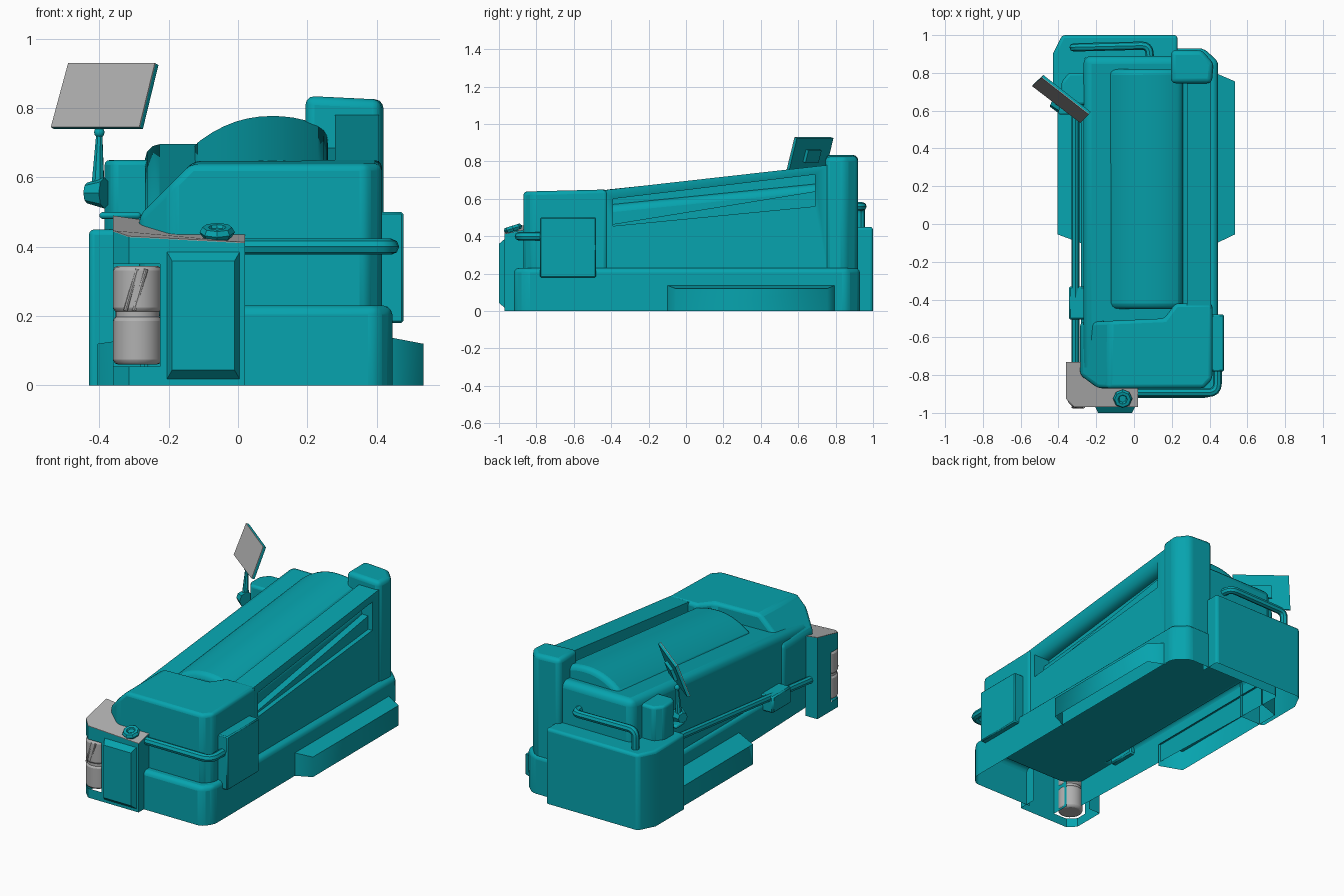
import bpy, bmesh, math
from mathutils import Vector

if "Cube" in bpy.data.objects:
    bpy.data.objects.remove(bpy.data.objects["Cube"])

teal = bpy.data.materials.new("teal_paint")
teal.diffuse_color = (0.002, 0.37, 0.425, 1)
teal.use_nodes = True
teal.node_tree.nodes["Principled BSDF"].inputs["Base Color"].default_value = teal.diffuse_color
grey = bpy.data.materials.new("grey_metal")
grey.diffuse_color = (0.44, 0.44, 0.44, 1)
grey.use_nodes = True
grey.node_tree.nodes["Principled BSDF"].inputs["Base Color"].default_value = grey.diffuse_color


def finish(ob, color=teal, bevel=0, seg=3, angle=35, smooth=35):
    ob.data.materials.append(color)
    if bevel:
        m = ob.modifiers.new("bevel", 'BEVEL')
        m.width, m.segments = bevel, seg
        m.limit_method, m.angle_limit = 'ANGLE', math.radians(angle)
    bpy.ops.object.select_all(action='DESELECT')
    ob.select_set(True)
    bpy.context.view_layer.objects.active = ob
    bpy.ops.object.shade_smooth_by_angle(angle=math.radians(smooth))
    return ob


def from_bm(name, bm, recalc=True, **kw):
    if recalc:
        bmesh.ops.recalc_face_normals(bm, faces=bm.faces)
    me = bpy.data.meshes.new(name)
    bm.to_mesh(me)
    bm.free()
    ob = bpy.data.objects.new(name, me)
    bpy.context.collection.objects.link(ob)
    return finish(ob, **kw)


def prism(name, pts, axis, lo, hi, warp=None, cut=None, drop=(), **kw):
    """Extrude a profile along an axis; warp moves points, cut slices, drop lists faces to leave open
    ('lo', 'hi' or the index of a profile side)."""
    put = {'x': lambda a, b, c: (c, a, b), 'y': lambda a, b, c: (a, c, b), 'z': lambda a, b, c: (a, b, c)}[axis]
    bm = bmesh.new()
    rings = [[bm.verts.new(put(a, b, c)) for a, b in pts] for c in (lo, hi)]
    faces = {'lo': bm.faces.new(rings[0]), 'hi': bm.faces.new(rings[1])}
    n = len(pts)
    for i in range(n):
        j = (i + 1) % n
        faces[i] = bm.faces.new((rings[0][i], rings[0][j], rings[1][j], rings[1][i]))
    bmesh.ops.recalc_face_normals(bm, faces=bm.faces)
    if drop:
        bmesh.ops.delete(bm, geom=[faces[d] for d in drop], context='FACES')
    if warp:
        for v in bm.verts:
            v.co.z = warp(v.co)
    if cut:
        g = bmesh.ops.bisect_plane(bm, geom=bm.verts[:] + bm.edges[:] + bm.faces[:],
                                   plane_co=cut[0], plane_no=cut[1], clear_outer=True)
        bmesh.ops.edgenet_fill(bm, edges=[e for e in g['geom_cut'] if isinstance(e, bmesh.types.BMEdge)])
    return from_bm(name, bm, recalc=not drop, **kw)


def box(name, x0, x1, y0, y1, z0, z1, **kw):
    return prism(name, [(x0, y0), (x1, y0), (x1, y1), (x0, y1)], 'z', z0, z1, **kw)


def tube(name, pts, r, fillet=0.05, color=teal):
    pts = [Vector(p) for p in pts]
    path = [pts[0]]
    for a, b, c in zip(pts, pts[1:], pts[2:]):
        p, q = b + (a - b).normalized() * fillet, b + (c - b).normalized() * fillet
        path += [p.lerp(b, t).lerp(b.lerp(q, t), t) for t in (0, .25, .5, .75, 1)]
    path.append(pts[-1])
    cu = bpy.data.curves.new(name, 'CURVE')
    cu.dimensions, cu.bevel_depth, cu.bevel_resolution, cu.use_fill_caps = '3D', r, 2, True
    sp = cu.splines.new('POLY')
    sp.points.add(len(path) - 1)
    for s, p in zip(sp.points, path):
        s.co = (*p, 1)
    ob = bpy.data.objects.new(name, cu)
    bpy.context.collection.objects.link(ob)
    bpy.ops.object.select_all(action='DESELECT')
    ob.select_set(True)
    bpy.context.view_layer.objects.active = ob
    bpy.ops.object.convert(target='MESH')
    return finish(bpy.context.object, color)


def cone(name, a, b, r1, r2, n=12, color=teal, bevel=0):
    a, b = Vector(a), Vector(b)
    bpy.ops.mesh.primitive_cone_add(vertices=n, radius1=r1, radius2=r2, depth=(b - a).length, location=(a + b) / 2,
                                    rotation=(b - a).to_track_quat('Z', 'Y').to_euler())
    ob = bpy.context.object
    ob.name = name
    return finish(ob, color, bevel, 2)


def slab(name, corners, offset, color=teal, inset=1):
    """Extrude a polygon by an offset, scaling the far side by inset."""
    bm = bmesh.new()
    pts = [Vector(p) for p in corners]
    mid = sum(pts, Vector()) / len(pts)
    f = bm.faces.new([bm.verts.new(p) for p in pts])
    g = bmesh.ops.extrude_face_region(bm, geom=[f], use_keep_orig=True)
    for v in g['geom']:
        if isinstance(v, bmesh.types.BMVert):
            v.co += Vector(offset) + (mid - v.co) * (1 - inset)
    return from_bm(name, bm, color=color)


slope = lambda y: 0.112 * (y - 0.74)

# Hollow lower shell, open at the corner behind the lamp housing
prism("lower_shell", [(0, -.92), (.4, -.92), (.445, -.86), (.445, .86), (.37, .93), (-.28, .93), (-.28, -.8),
                      (-.19, -.86), (0, -.86)], 'z', 0, .23, drop=('lo', 6, 7, 8), bevel=.025,
      warp=lambda c: .05 if c.x < -.25 and c.y < 0 and c.z < .1 else c.z)

# Sloping engine body and domed engine cover
prism("engine_body", [(-.8, .2), (-.8, .53), (.89, .70), (.89, .2)], 'x', -.268, .34, bevel=.042)
arc = [(.06 + .2 * t, .78 - .09 * abs(t - .2) ** 2.2 / 1.4) for t in [i / 6 - 1 for i in range(13)]]
prism("engine_cover", arc + [(.26, .6), (-.14, .6)], 'y', -.45, .82,
      warp=lambda c: c.z + slope(min(c.y, .74)), bevel=.03, angle=50)

# Front hood with slanted left shoulder
prism("front_hood", [(-.285, -.8), (-.19, -.87), (.37, -.87), (.415, -.82), (.415, -.42),
                     (.22, -.42), (.16, -.5), (-.285, -.52)], 'z', .2, .65,
      warp=lambda c: c.z + .025 * (c.y + .42) if c.z > .5 else c.z,
      cut=((-.285, 0, .49), (-1, 0, 1)), bevel=.02)

# Right flank with a long air slot and its wedge-shaped sill
flank = prism("right_flank", [(-.45, .2), (-.45, .645), (.76, .781), (.76, .2)], 'x', .28, .407)
cutter = prism("slot_cutter", [(-.39, .455), (-.39, .6), (.69, .73), (.69, .56)], 'x', .30, .5)
cutter.hide_render = True
cutter.hide_set(True)
m = flank.modifiers.new("slot", 'BOOLEAN')
m.object, m.operation, m.solver = cutter, 'DIFFERENCE', 'EXACT'
prism("slot_sill", [(-.39, .45), (-.39, .465), (.69, .64), (.69, .55)], 'x', .29, .38)

# Rear right column
prism("rear_column", [(.195, .745), (.412, .745), (.422, .85), (.36, .92), (.195, .92)], 'z', .2, .835,
      warp=lambda c: c.z - .05 * max(0, c.x - .2) if c.z > .5 else c.z, bevel=.025)

# Rear left bin wrapping the corner
prism("rear_bin", [(-.43, .62), (-.43, .9), (-.38, 1), (.23, 1), (.23, .88), (-.26, .88), (-.26, .62)],
      'z', 0, .45, drop=('lo', 4, 5), bevel=.016)

# Side skirts
for s, inner, outer in ((1, .43, .535), (-1, .27, .405)):
    prism("right_skirt" if s > 0 else "left_skirt",
          [(s * inner, -.105), (s * outer, -.055), (s * outer, .755), (s * inner, .8)], 'z', 0, .14,
          warp=lambda c, o=outer: .12 if c.z > .1 and abs(c.x) > o - .01 else c.z,
          drop=('lo', 3), smooth=70)

# Lamp housing in three tiers, open behind, with a lamp notch and a sloping grey top
front = [(-.315, -.97), (.02, -.97), (.02, -.86), (-.19, -.86), (-.28, -.8), (-.28, -.73)]
outline = [(-.36, -.73), (-.36, -.925)] + front
notch = [(-.36, -.73), (-.36, -.86), (-.225, -.86), (-.225, -.97)] + front[1:]
ramp = lambda c: .41 + .22 * (c.y + .97) + .14 * max(0, -.19 - c.x)
prism("housing_foot", outline, 'z', 0, .055, drop=('lo', 'hi', 4, 5, 6))
prism("housing_middle", notch, 'z', .055, .35, drop=('lo', 'hi', 1, 5, 6, 7))
prism("housing_head", outline, 'z', .35, .41, warp=lambda c: ramp(c) if c.z > .4 else c.z)
prism("housing_top", outline, 'z', .40, .41, color=grey, warp=lambda c: ramp(c) + (.003 if c.z > .405 else 0))

# Stacked lamps
for name, z0, z1 in (("lower_lamp", .06, .2), ("upper_lamp", .21, .345)):
    cone(name, (-.29, -.905, z0), (-.29, -.905, z1), .07, .07, 20, grey, .014)
cone("lamp_neck", (-.29, -.905, .19), (-.29, -.905, .22), .063, .063, 20, grey)
for x in (-.265, -.29):
    tube("lamp_rib", [(x, -.970, .335), (x - .035, -.970, .215)], .006, color=grey)

# Front panel and filler nut
slab("front_panel", [(-.205, -.97, .018), (.005, -.97, .018), (.005, -.97, .385), (-.205, -.97, .385)],
     (0, -.03, 0), inset=.86)
bpy.ops.mesh.primitive_torus_add(major_segments=8, minor_segments=6, major_radius=.034, minor_radius=.017,
                                 location=(-.06, -.925, .442), rotation=(.3, 0, 0))
bpy.context.object.name = "filler_nut"
finish(bpy.context.object)
cone("filler_stem", (-.06, -.915, .4), (-.06, -.925, .45), .03, .02, 6)

# Side locker and guard rails
box("side_locker", .4, .477, -.78, -.48, .18, .5, bevel=.006, seg=1)
tube("front_rail", [(0, -.893, .4), (.442, -.893, .4), (.442, -.76, .4)], .023)
tube("left_rail", [(-.31, .65, .37), (-.31, -.76, .22)], .021)
box("rail_bracket", -.345, -.25, -.505, -.33, .18, .28, bevel=.008, seg=1)
tube("rear_rail", [(-.32, .935, .43), (-.32, .935, .56), (.08, .945, .56), (.085, .86, .56)], .022, .04)

# Canister beside the engine, with its mounting tab
prism("canister", [(-.25, .63), (-.36, .63), (-.385, .67), (-.385, .75), (-.345, .8), (-.25, .8)], 'z', .43, .65,
      bevel=.015)
box("canister_tab", -.4, -.28, .58, .66, .48, .5, bevel=.01)

# Mirror, its bracket and arm
c = [(-.49, .775, .93), (-.24, .58, .93), (-.285, .535, .745), (-.54, .73, .745)]
nrm = Vector((.58, .74, -.34)).normalized()
slab("mirror_glass", c, nrm * .004, grey)
slab("mirror_back", [Vector(p) + nrm * .004 for p in c], nrm * .014)
mid = sum((Vector(p) for p in c), Vector()) / 4
slab("mirror_bracket", [mid + (Vector(p) - mid) * .36 + nrm * .016 for p in c], nrm * .02)
cone("mirror_socket", (-.385, .63, .555), (-.435, .65, .555), .045, .03, 8)
cone("mirror_arm", (-.405, .645, .54), (-.4, .655, .73), .022, .009, 8)
bpy.ops.mesh.primitive_uv_sphere_add(segments=10, ring_count=6, radius=.016, location=(-.4, .655, .73))
bpy.context.object.name = "mirror_ball"
finish(bpy.context.object)
